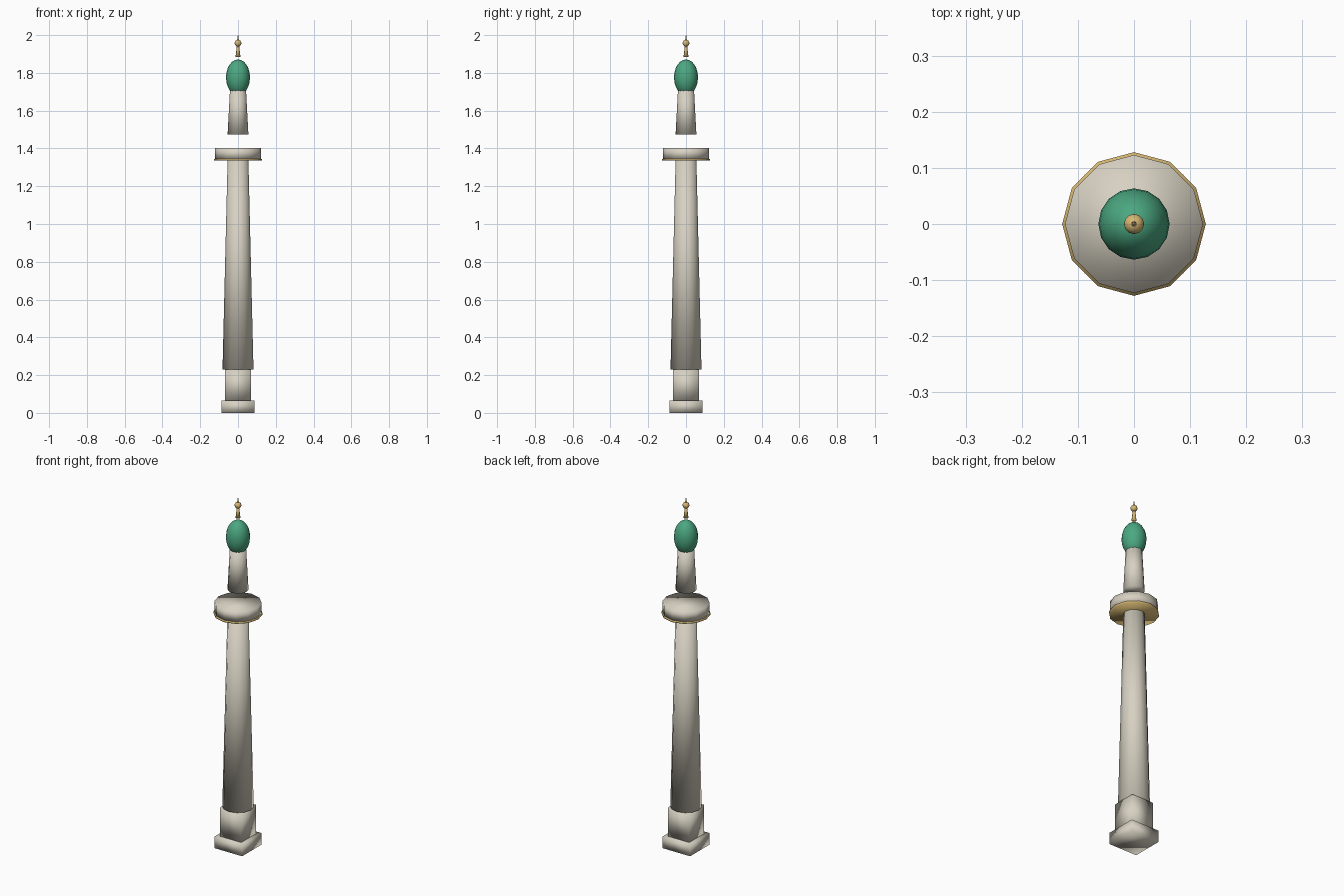
import bpy
import bmesh
from mathutils import Matrix

old = bpy.data.objects.get("Cube")
if old:
    bpy.data.objects.remove(old, do_unlink=True)


def make_material(name, color):
    mat = bpy.data.materials.new(name)
    mat.use_nodes = True
    mat.diffuse_color = (*color, 1)
    mat.node_tree.nodes["Principled BSDF"].inputs["Base Color"].default_value = (*color, 1)
    return mat


stone = make_material("pale stone", (0.68, 0.64, 0.54))
green = make_material("dome green", (0.07, 0.39, 0.22))
gold = make_material("gold", (0.68, 0.48, 0.17))


def finish(name, bm, mat):
    """Turn a bmesh into a smooth-shaded object."""
    bmesh.ops.recalc_face_normals(bm, faces=bm.faces)
    for face in bm.faces:
        face.smooth = True
    mesh = bpy.data.meshes.new(name)
    bm.to_mesh(mesh)
    bm.free()
    mesh.materials.append(mat)
    obj = bpy.data.objects.new(name, mesh)
    bpy.context.collection.objects.link(obj)
    return obj


def block(name, half, z0, z1, mat):
    bm = bmesh.new()
    bmesh.ops.create_cube(bm, size=1)
    bmesh.ops.scale(bm, vec=(half * 2, half * 2, z1 - z0), verts=bm.verts)
    bmesh.ops.translate(bm, vec=(0, 0, (z0 + z1) / 2), verts=bm.verts)
    return finish(name, bm, mat)


def drum(name, r0, r1, z0, z1, mat, sides=12):
    bm = bmesh.new()
    bmesh.ops.create_cone(bm, cap_ends=True, segments=sides, radius1=r0, radius2=r1,
                          depth=z1 - z0, matrix=Matrix.Translation((0, 0, (z0 + z1) / 2)))
    return finish(name, bm, mat)


def ball(name, radius, height, z, mat, sides, rings):
    bm = bmesh.new()
    bmesh.ops.create_uvsphere(bm, u_segments=sides, v_segments=rings, radius=1)
    bmesh.ops.scale(bm, vec=(radius, radius, height), verts=bm.verts)
    bmesh.ops.translate(bm, vec=(0, 0, z), verts=bm.verts)
    return finish(name, bm, mat)


# Square foot
block("base_plinth", 0.088, 0, 0.066, stone)
block("base_pedestal", 0.068, 0.066, 0.23, stone)

# Tapered tower and balcony
drum("tower_shaft", 0.082, 0.055, 0.23, 1.338, stone)
drum("balcony_trim", 0.128, 0.128, 1.335, 1.344, gold)
drum("balcony", 0.123, 0.123, 1.344, 1.402, stone)

# Upper turret and dome
drum("turret", 0.055, 0.042, 1.475, 1.72, stone)
ball("dome", 0.0635, 0.095, 1.776, green, 16, 12)

# Finial
drum("finial_stem", 0.013, 0.006, 1.885, 1.945, gold, 8)
ball("finial_ball", 0.018, 0.018, 1.957, gold, 12, 8)
drum("finial_tip", 0.005, 0.001, 1.97, 2.0, gold, 8)
